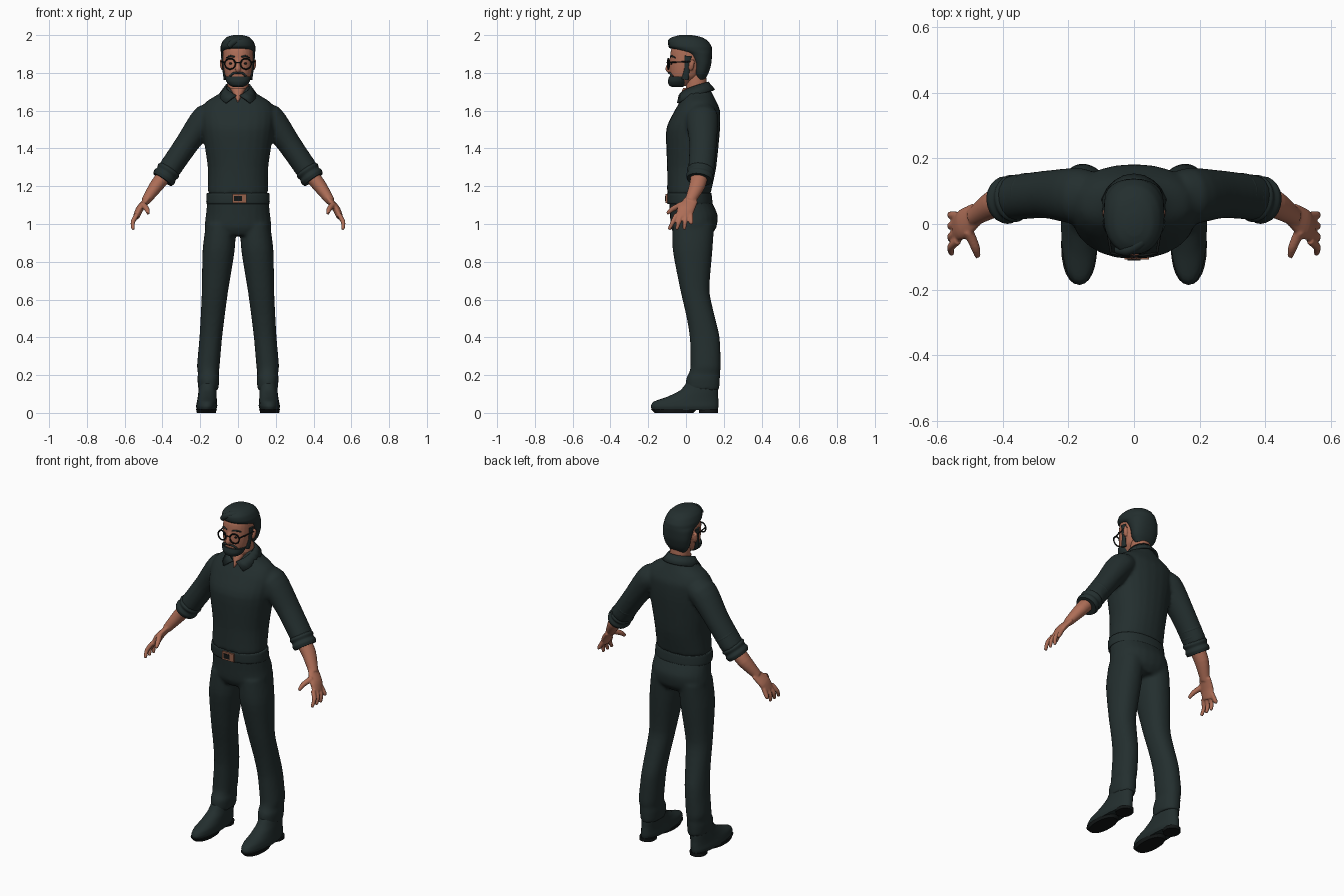
import bpy, bmesh, math
from mathutils import Vector, Matrix

if "Cube" in bpy.data.objects:
    bpy.data.objects.remove(bpy.data.objects["Cube"])


def material(name, *rgb):
    mat = bpy.data.materials.new(name)
    mat.use_nodes = True
    mat.diffuse_color = (*rgb, 1)
    shader = mat.node_tree.nodes["Principled BSDF"]
    shader.inputs["Base Color"].default_value = (*rgb, 1)
    shader.inputs["Roughness"].default_value = 0.8
    return mat


cloth = material("dark_cloth", 0.017, 0.028, 0.028)
skin = material("skin", 0.42, 0.155, 0.095)
black = material("black", 0.006, 0.008, 0.008)
brass = material("buckle_brown", 0.3, 0.12, 0.07)


def smooth_rows(rows, steps=4):
    """Interpolate a list of rows with a gentle spline."""
    result, last = [], len(rows) - 1
    for i in range(last):
        before, here = rows[max(i - 1, 0)], rows[i]
        there, after = rows[i + 1], rows[min(i + 2, last)]
        for k in range(steps):
            t = k / steps
            ease = t * t * (3 - 2 * t)
            row = []
            for a, b, c, d in zip(before, here, there, after):
                start, end = (c - a) * 0.35, (d - b) * 0.35
                row.append(b + (c - b) * ease + start * t * (1 - t) ** 2 - end * t * t * (1 - t))
            result.append(row)
    return result + [list(rows[-1])]


def stack(*rows, power=2.2, centre=lambda z: 0):
    """Level sections, each given as (height, half width, front, back)."""
    full = [(centre(z), (front + back) / 2, z, width, (back - front) / 2)
            for z, width, front, back in rows]
    return full, True, power


def limb(*rows, depth=1):
    """Sections across a path, each given as (x, y, z, radius)."""
    return [(x, y, z, r, r * depth) for x, y, z, r in rows], False, 2


def loft(bm, shape, side=1, segs=24):
    """Skin the sections of a shape and close both ends."""
    rows, level, power = shape
    rows = smooth_rows(rows)
    centres = [Vector(row[:3]) for row in rows]
    rings = []
    for i, row in enumerate(rows):
        along = centres[min(i + 1, len(rows) - 1)] - centres[max(i - 1, 0)]
        along = Vector((0, 0, 1)) if level else along.normalized()
        across = along.cross(Vector((0, 1, 0))).normalized()
        deep = across.cross(along)
        ring = []
        for k in range(segs):
            angle = math.tau * k / segs
            c, s = math.cos(angle), math.sin(angle)
            c = math.copysign(abs(c) ** (2 / power), c)
            s = math.copysign(abs(s) ** (2 / power), s)
            p = centres[i] + across * (row[3] * c) + deep * (row[4] * s)
            ring.append(bm.verts.new((p.x * side, p.y, p.z)))
        rings.append(ring)
    for low, high in zip(rings, rings[1:]):
        for k in range(segs):
            n = (k + 1) % segs
            bm.faces.new((low[k], low[n], high[n], high[k]))
    bm.faces.new(rings[0][::-1])
    bm.faces.new(rings[-1])


def finish(obj, mat):
    obj.data.materials.append(mat)
    bpy.ops.object.select_all(action="DESELECT")
    obj.select_set(True)
    bpy.context.view_layer.objects.active = obj
    bpy.ops.object.shade_smooth_by_angle(angle=math.radians(45))


def place(name, mat, bm):
    bmesh.ops.recalc_face_normals(bm, faces=bm.faces)
    mesh = bpy.data.meshes.new(name)
    bm.to_mesh(mesh)
    bm.free()
    obj = bpy.data.objects.new(name, mesh)
    bpy.context.collection.objects.link(obj)
    finish(obj, mat)
    return obj


def build(name, mat, single=(), pairs=(), voxel=0):
    """Make one object from central shapes and mirrored shapes, blended if voxel is set."""
    bm = bmesh.new()
    for shape in single:
        loft(bm, shape)
    for shape in pairs:
        loft(bm, shape)
        loft(bm, shape, -1)
    obj = place(name, mat, bm)
    if voxel:
        remesh = obj.modifiers.new("Blend", "REMESH")
        remesh.mode = "VOXEL"
        remesh.voxel_size = voxel
        remesh.use_smooth_shade = True
        soften = obj.modifiers.new("Soften", "SMOOTH")
        soften.iterations = 4


def box(name, mat, centre, size):
    bm = bmesh.new()
    bmesh.ops.create_cube(bm, size=1, matrix=Matrix.Translation(centre) @ Matrix.Diagonal((*size, 1)))
    place(name, mat, bm)


# Shirt: torso and sleeves blended together
torso = stack((1.16, .16, -.1, .13), (1.3, .16, -.1, .16), (1.5, .19, -.105, .18),
              (1.6, .195, -.06, .18), (1.65, .165, -.03, .16), (1.69, .1, -.01, .14), (1.73, .06, .01, .12))
sleeve = limb((.1, .08, 1.57, .06), (.17, .085, 1.56, .075), (.27, .09, 1.425, .063), (.37, .08, 1.28, .06), depth=1.15)
build("shirt", cloth, [torso], [sleeve], voxel=.01)

# Rolled sleeves with wrinkles
start, end = Vector((.315, .09, 1.36)), Vector((.4, .07, 1.235))
rolls = [(*start.lerp(end, i / 8), .055 + .006 * (i % 2) + .004 * (i > 4)) for i in range(9)]
build("rolled_sleeves", cloth, pairs=[limb(*rolls, depth=1.12)])

# Folded collar: the rim starts further round than the neck edge, which gives the points
bm = bmesh.new()
for side in (1, -1):
    edges = []
    for radius, opening, height in ((.065, .15, 1.68), (.1, .7, 1.64)):
        edge = []
        for i in range(9):
            angle = opening + (math.pi - opening) * i / 8
            rise = .07 * math.sin(math.pi * i / 16)
            edge.append(bm.verts.new((side * radius * math.sin(angle),
                                      .04 - (radius + .01) * math.cos(angle), height + rise)))
        edges.append(edge)
    upper, lower = edges
    for i in range(8):
        bm.faces.new((upper[i], upper[i + 1], lower[i + 1], lower[i]))
bmesh.ops.remove_doubles(bm, verts=bm.verts, dist=.0001)
collar = place("collar", cloth, bm)
thick = collar.modifiers.new("Thickness", "SOLIDIFY")
thick.thickness, thick.offset = .01, 0

# Trousers: hips and legs blended together
hips = stack((1.15, .16, -.09, .12), (1.05, .17, -.085, .167), (.98, .174, -.08, .16), (.94, .12, -.06, .13))
leg = stack((1, .08, -.07, .15), (.86, .085, -.07, .14), (.65, .07, -.03, .124), (.52, .064, 0, .15),
            (.4, .06, .02, .178), (.25, .06, .024, .184), (.21, .055, .015, .18), (.18, .058, 0, .18), (.12, .053, 0, .176),
            centre=lambda z: min(.157, .18 - .09 * z))
build("trousers", cloth, [hips], [leg], voxel=.01)

# Belt and buckle
build("belt", cloth, [stack((1.105, .16, -.09, .13), (1.11, .168, -.1, .14), (1.16, .166, -.1, .135), (1.165, .16, -.09, .13))])
box("buckle", brass, (.008, -.102, 1.135), (.075, .012, .048))
box("buckle_centre", black, (0, -.106, 1.135), (.04, .01, .028))


# Shoes and soles
def foot_stack(*rows):
    return stack(*rows, centre=lambda z: .168 - .06 * z)


build("shoes", cloth, pairs=[foot_stack((.015, .05, -.178, .168), (.035, .056, -.186, .172), (.06, .053, -.17, .172),
                                        (.085, .05, -.1, .17), (.12, .048, -.03, .17), (.17, .046, .01, .165))])
build("soles", black, pairs=[foot_stack((0, .05, -.165, .04), (.02, .055, -.185, .06)),
                             foot_stack((0, .045, .07, .17), (.02, .045, .07, .17))])

# Forearms, palms, thumbs and fanned fingers
forearm = limb((.37, .075, 1.28, .04), (.43, .06, 1.205, .037), (.49, .02, 1.12, .024), depth=1.15)
palm = limb((.48, .03, 1.13, .016), (.52, 0, 1.08, .02), (.54, -.015, 1.035, .017), depth=2.3)
thumb = limb((.505, -.02, 1.105, .016), (.483, -.07, 1.08, .014), (.475, -.1, 1.055, .009))
fingers = []
for i in range(4):
    knuckle, tip, drop = -.05 + .025 * i, -.09 + .04 * i, .97 + .03 * (i == 3)
    fingers.append(limb((.535, knuckle, 1.05, .013), (.557, (knuckle + tip) / 2, 1.01, .012), (.555, tip, drop, .009)))
build("forearms_and_hands", skin, pairs=[forearm, palm, thumb, *fingers], voxel=.005)

# Neck with the open throat
build("neck", skin, [stack((1.66, .05, 0, .1), (1.74, .055, 0, .11), (1.83, .05, .01, .1)),
                     stack((1.645, .004, -.042, .02), (1.675, .02, -.034, .04), (1.72, .045, -.015, .07))])

# Head, nose and ears
face = stack((1.73, .03, -.07, 0), (1.78, .066, -.084, .07), (1.84, .078, -.087, .1),
             (1.92, .08, -.08, .11), (1.97, .06, -.05, .08))
nose = limb((0, -.078, 1.87, .01), (0, -.09, 1.84, .012), (0, -.095, 1.82, .015), (0, -.088, 1.805, .01))
ear = limb((.08, .025, 1.815, .007), (.087, .03, 1.84, .009), (.089, .035, 1.87, .007), depth=1.6)
build("head", skin, [face, nose], [ear], voxel=.005)

# Hair with a raised front
build("hair", cloth, [stack((1.765, .05, .055, .1), (1.8, .074, .04, .12), (1.85, .085, .035, .134), (1.9, .09, 0, .138),
                            (1.92, .092, -.06, .138), (1.94, .092, -.09, .135), (1.97, .08, -.09, .115),
                            (1.99, .058, -.065, .08), (2, .025, -.035, .03))])
build("hair_locks", cloth, [limb((-.05, -.078, 1.94, .014), (-.02, -.078, 1.965, .018),
                                 (.02, -.055, 1.975, .018), (.055, 0, 1.965, .016))])

# Beard, moustache, sideburns, brows and eyes
build("beard", cloth, [stack((1.725, .025, -.075, -.02), (1.735, .046, -.09, 0),
                             (1.755, .062, -.096, .01), (1.78, .07, -.09, .02))])
build("sideburns", cloth, pairs=[limb((.068, -.005, 1.765, .008), (.077, .005, 1.82, .006), (.082, .01, 1.89, .008), depth=2.4)])
build("moustache", cloth, pairs=[limb((0, -.09, 1.8, .005), (.025, -.083, 1.798, .006), (.045, -.07, 1.78, .005))])
build("eyebrows", cloth, pairs=[limb((.016, -.082, 1.884, .004), (.04, -.075, 1.889, .005), (.062, -.056, 1.88, .003))])
build("eyes", black, pairs=[limb((.033, -.077, 1.849, .003), (.039, -.077, 1.85, .006), (.045, -.074, 1.849, .003))])

# Round glasses
for label, side in (("left", 1), ("right", -1)):
    bpy.ops.mesh.primitive_torus_add(location=(.042 * side, -.093, 1.848), rotation=(math.pi / 2, 0, .15 * side),
                                     major_radius=.028, minor_radius=.004, major_segments=28, minor_segments=8)
    rim = bpy.context.object
    rim.name = label + "_glasses_rim"
    finish(rim, black)
build("glasses_arms_and_bridge", black, pairs=[limb((.069, -.09, 1.856, .004), (.09, .03, 1.86, .003)),
                                               limb((0, -.1, 1.856, .003), (.016, -.097, 1.852, .003))])
